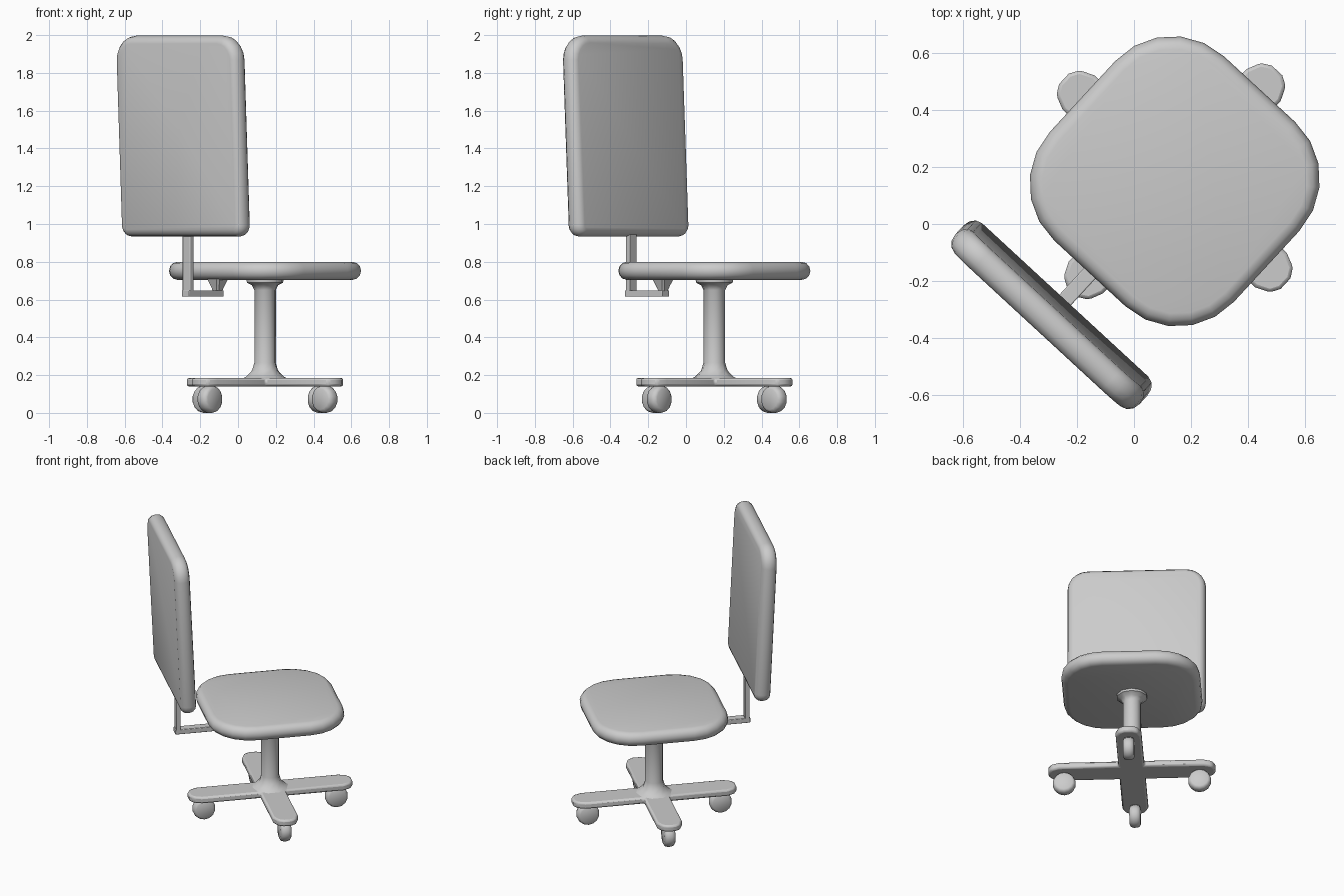
import bpy, bmesh, math
from mathutils import Matrix, Vector

if "Cube" in bpy.data.objects:
    bpy.data.objects.remove(bpy.data.objects["Cube"])

# whole chair: local x = sitter's right, local y = forward, turned about the column
CHAIR = Matrix.Translation((0.143, 0.15, 0)) @ Matrix.Rotation(math.radians(-42.7), 4, 'Z')


def finish(name, bm, local=Matrix(), angle=40, bevel=0):
    bmesh.ops.recalc_face_normals(bm, faces=bm.faces[:])
    me = bpy.data.meshes.new(name)
    bm.to_mesh(me)
    bm.free()
    me.shade_smooth()
    me.set_sharp_from_angle(angle=math.radians(angle))
    ob = bpy.data.objects.new(name, me)
    bpy.context.collection.objects.link(ob)
    ob.matrix_world = CHAIR @ local
    if bevel:
        mod = ob.modifiers.new("bevel", 'BEVEL')
        mod.width = bevel
        mod.segments = 2
    return ob


def loft(name, rings, local=Matrix(), angle=40):
    """Skin a stack of equal-length rings and cap both ends."""
    bm = bmesh.new()
    loops = [[bm.verts.new(p) for p in ring] for ring in rings]
    n = len(loops[0])
    for a, b in zip(loops, loops[1:]):
        for i in range(n):
            j = (i + 1) % n
            bm.faces.new((a[i], a[j], b[j], b[i]))
    bm.faces.new(loops[0])
    bm.faces.new(loops[-1])
    return finish(name, bm, local, angle)


def lathe(name, profile, sides, local=Matrix(), angle=40):
    rings = [[(r * math.cos(2 * math.pi * (i + .5) / sides),
               r * math.sin(2 * math.pi * (i + .5) / sides), z) for i in range(sides)]
             for r, z in profile]
    return loft(name, rings, local, angle)


def rounded_rect(hx, hy, radii, inset, z, seg=5):
    pts = []
    for k, (sx, sy) in enumerate(((1, 1), (-1, 1), (-1, -1), (1, -1))):
        r = radii[k]
        cx, cy = sx * (hx - max(r, inset + .01)), sy * (hy - max(r, inset + .01))
        rr = max(r - inset, .01)
        for i in range(seg + 1):
            a = math.pi / 2 * (k + i / seg)
            pts.append((cx + rr * math.cos(a), cy + rr * math.sin(a), z))
    return pts


def cushion(name, hx, hy, radii, half, edge, local):
    """Rounded slab with a soft rim."""
    steps = [i / 6 * math.pi - math.pi / 2 for i in range(7)]
    rings = [rounded_rect(hx, hy, radii, edge * (1 - math.cos(a)), half * math.sin(a))
             for a in steps]
    return loft(name, rings, local, 50)


def bar(name, size, centre, bevel=.004):
    bm = bmesh.new()
    bmesh.ops.create_cube(bm, size=1)
    bmesh.ops.scale(bm, vec=Vector(size), verts=bm.verts)
    return finish(name, bm, Matrix.Translation(centre), 30, bevel)


# seat
cushion("seat", .44, .44, [.27] * 4, .0475, .045, Matrix.Translation((0, 0, .752)))

# backrest, leaning slightly back
lean = math.atan2(.05, 1.07)
cushion("backrest", .44, .533, [.13, .13, .06, .06], .05, .04,
        Matrix.Translation((0, -.64, 1.465)) @ Matrix.Rotation(math.pi / 2 + lean, 4, 'X'))

# bracket holding the backrest under the seat
bar("bracket_upright", (.055, .03, .40), (0, -.60, .815))
bar("bracket_bar", (.055, .27, .034), (0, -.485, .632))
loft("bracket_foot", [rounded_rect(h, h, [.005] * 4, 0, z, 1)
                      for h, z in ((.022, .645), (.03, .67), (.045, .712))],
     Matrix.Translation((0, -.37, 0)))

# column flared at both ends
lathe("column", [(.125, .18), (.10, .193), (.07, .225), (.058, .265), (.058, .65),
                 (.07, .675), (.098, .69), (.10, .712)], 10)

# four-armed base
HW, TIP = .082, .53
arm = [(HW, -HW), (TIP - .07, -HW), (TIP - .02, -.06), (TIP, -.025),
       (TIP, .025), (TIP - .02, .06), (TIP - .07, HW)]
bm = bmesh.new()
outline = []
for k in range(4):
    rot = Matrix.Rotation(k * math.pi / 2, 3, 'Z')
    outline += [bm.verts.new(rot @ Vector((x, y, .14))) for x, y in arm]
face = bm.faces.new(outline)
top = bmesh.ops.extrude_face_region(bm, geom=[face])
bmesh.ops.translate(bm, vec=(0, 0, .045),
                    verts=[g for g in top['geom'] if isinstance(g, bmesh.types.BMVert)])
finish("base", bm, angle=35, bevel=.012)

# casters, each rolling along its arm
for k in range(4):
    place = (Matrix.Rotation(k * math.pi / 2, 4, 'Z') @ Matrix.Translation((.43, 0, .0725))
             @ Matrix.Rotation(math.pi / 2, 4, 'X'))
    lathe("caster_%d" % (k + 1), [(.055, -.035), (.068, -.027), (.0735, -.01),
                                  (.0735, .01), (.068, .027), (.055, .035)], 14, place, 50)
